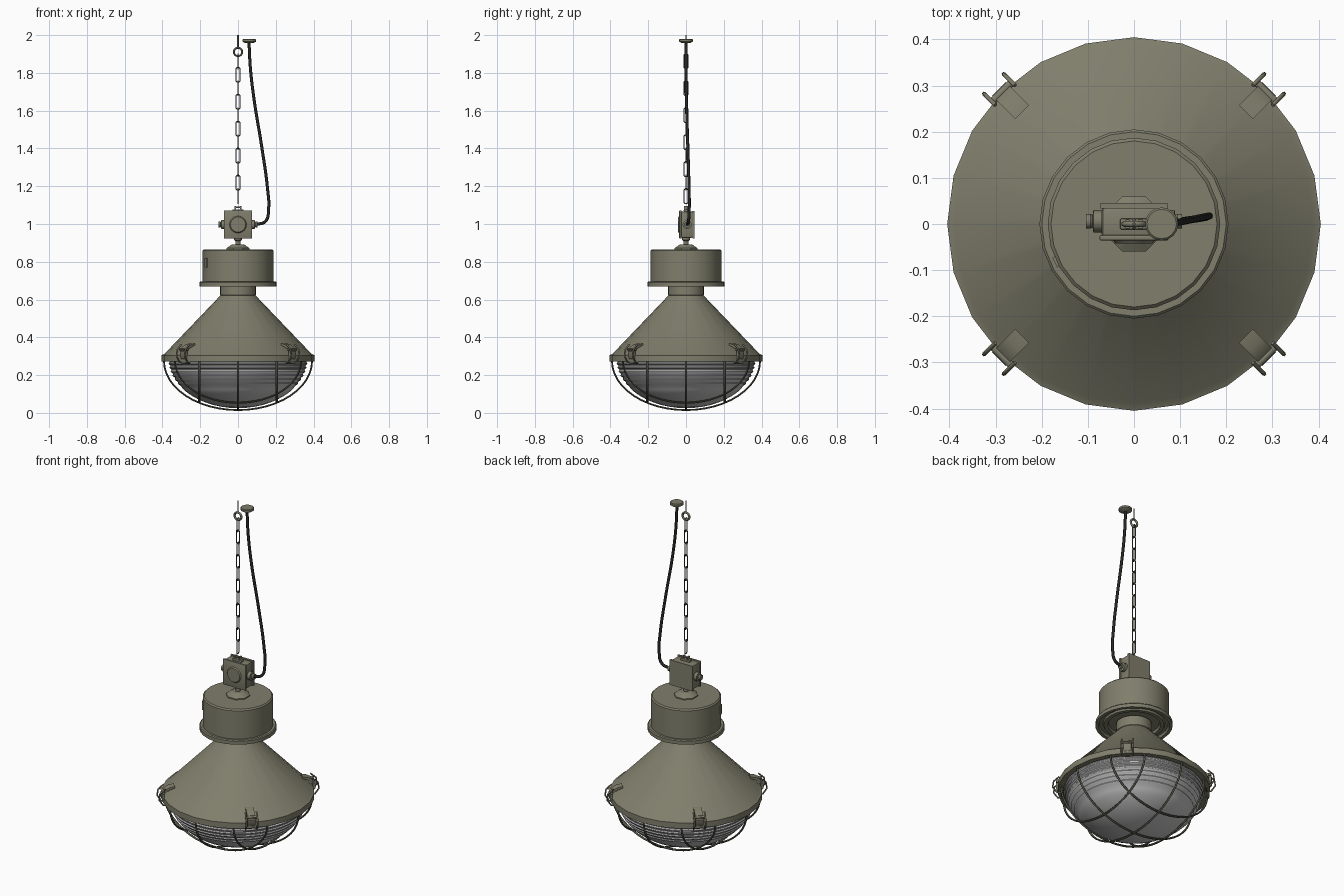
import bpy, bmesh, math
from mathutils import Vector, Matrix

if "Cube" in bpy.data.objects:
    bpy.data.objects.remove(bpy.data.objects["Cube"])


def material(name, rgb):
    m = bpy.data.materials.new(name)
    m.diffuse_color = (*rgb, 1)
    m.use_nodes = True
    m.node_tree.nodes["Principled BSDF"].inputs["Base Color"].default_value = m.diffuse_color
    return m


OLIVE = material("olive_paint", (0.215, 0.21, 0.15))
WIRE = material("dark_olive_wire", (0.10, 0.098, 0.07))
GLASS = material("grey_glass", (0.55, 0.55, 0.56))
BLACK = material("black_rubber", (0.02, 0.02, 0.018))


def finish(name, bm, mat, angle=35):
    bmesh.ops.recalc_face_normals(bm, faces=bm.faces)
    me = bpy.data.meshes.new(name)
    bm.to_mesh(me)
    bm.free()
    ob = bpy.data.objects.new(name, me)
    bpy.context.collection.objects.link(ob)
    me.materials.append(mat)
    bpy.ops.object.select_all(action='DESELECT')
    ob.select_set(True)
    bpy.context.view_layer.objects.active = ob
    bpy.ops.object.shade_smooth_by_angle(angle=math.radians(angle))
    return ob


def lathe(name, profile, mat, segs=24, start=0.0, matrix=None):
    """Spin (radius, height) points about z; radius 0 closes to a pole."""
    bm = bmesh.new()
    rings = []
    for r, z in profile:
        if r == 0:
            rings.append([bm.verts.new((0, 0, z))] * segs)
        else:
            rings.append([bm.verts.new((r * math.cos(start + math.tau * i / segs),
                                        r * math.sin(start + math.tau * i / segs), z))
                          for i in range(segs)])
    for a, b in zip(rings, rings[1:]):
        for i in range(segs):
            j = (i + 1) % segs
            quad = list(dict.fromkeys((a[i], a[j], b[j], b[i])))
            if len(quad) > 2:
                bm.faces.new(quad)
    if matrix:
        bm.transform(matrix)
    return finish(name, bm, mat)


def tube(name, points, radius, mat, closed=False, smooth=False, res=1):
    """Round wire along points."""
    cu = bpy.data.curves.new(name, 'CURVE')
    cu.dimensions = '3D'
    cu.bevel_depth = radius
    cu.bevel_resolution = res
    cu.use_fill_caps = True
    sp = cu.splines.new('BEZIER' if smooth else 'POLY')
    if smooth:
        sp.bezier_points.add(len(points) - 1)
        for bp, p in zip(sp.bezier_points, points):
            bp.co = p
            bp.handle_left_type = bp.handle_right_type = 'AUTO'
    else:
        sp.points.add(len(points) - 1)
        for pt, p in zip(sp.points, points):
            pt.co = (*p, 1)
    sp.use_cyclic_u = closed
    tmp = bpy.data.objects.new(name + "_path", cu)
    bm = bmesh.new()
    me = bpy.data.meshes.new_from_object(tmp)
    bm.from_mesh(me)
    bpy.data.objects.remove(tmp)
    bpy.data.meshes.remove(me)
    return finish(name, bm, mat, 60)


def box(name, lo, hi, mat, bevel=0.0, matrix=None):
    lo, hi = Vector(lo), Vector(hi)
    bm = bmesh.new()
    bmesh.ops.create_cube(bm, size=1)
    bm.transform(Matrix.Translation((lo + hi) / 2) @ Matrix.Diagonal((*(hi - lo), 1)))
    if bevel:
        bmesh.ops.bevel(bm, geom=bm.edges[:], offset=bevel, segments=2, affect='EDGES', profile=0.5)
    if matrix:
        bm.transform(matrix)
    return finish(name, bm, mat)


# Conical reflector with rim, open underneath
lathe("shade", [(0.09, 0.625), (0.39, 0.312), (0.405, 0.305), (0.405, 0.272),
                (0.375, 0.272), (0.37, 0.30), (0.09, 0.60)], OLIVE)
lathe("neck", [(0, 0.68), (0.095, 0.68), (0.095, 0.625), (0.085, 0.612), (0, 0.612)], OLIVE)

# Gear housing with a stepped underside
lathe("gear_housing", [(0, 0.866), (0.18, 0.866), (0.187, 0.859), (0.187, 0.695),
                       (0.2, 0.695), (0.205, 0.69), (0.205, 0.67), (0.188, 0.67),
                       (0.183, 0.685), (0.165, 0.685), (0.16, 0.675), (0.14, 0.675),
                       (0.135, 0.69), (0.0, 0.69)], OLIVE)
box("housing_tab", (0.182, -0.012, 0.77), (0.191, 0.012, 0.82), OLIVE,
    matrix=Matrix.Rotation(math.radians(206), 4, 'Z'))

# Mounting boss and stem
lathe("boss", [(0, 0.892), (0.035, 0.892), (0.065, 0.872), (0.065, 0.864), (0, 0.864)],
      OLIVE, 8, math.pi / 8)
lathe("stem", [(0, 0.94), (0.02, 0.94), (0.02, 0.915), (0.014, 0.91), (0.014, 0.885), (0, 0.885)],
      OLIVE, 12)

# Glass bowl: half ellipse with shallow ribs near the top
bowl = []
for i in range(27):
    t = i / 26 * 0.5
    z = 0.285 - 0.14 * i / 26
    r = 0.368 * math.sqrt(1 - ((0.285 - z) / 0.26) ** 2)
    bowl.append((r - (0.006 if i % 4 in (2, 3) else 0), z))
for i in range(1, 10):
    z = 0.145 - 0.12 * math.sin(i / 9 * math.pi / 2)
    bowl.append((0.368 * math.sqrt(max(0, 1 - ((0.285 - z) / 0.26) ** 2)) if i < 9 else 0, z))
lathe("glass_bowl", [(0, 0.285)] + bowl, GLASS, 48)


# Wire guard: three arcs each way, lying on an ellipsoid
def guard_z(r):
    return 0.275 - 0.26 * math.sqrt(max(0, 1 - (r / 0.392) ** 2))


for off in (-0.205, 0, 0.205):
    half = math.sqrt(0.392 ** 2 - off ** 2)
    arc = []
    for i in range(25):
        u = -half * math.cos(math.pi * i / 24)
        arc.append((u, off, guard_z(math.hypot(u, off))))
    tube("guard_wire_x", arc, 0.0055, WIRE)
    tube("guard_wire_y", [(y, x, z) for x, y, z in arc], 0.0055, WIRE)

# Four toggle clips on the diagonals
for k in range(4):
    rot = Matrix.Rotation(math.radians(45 + 90 * k), 4, 'Z')
    bm = bmesh.new()
    prof = [(0.343, 0.368), (0.372, 0.362), (0.398, 0.348), (0.414, 0.325), (0.412, 0.295),
            (0.404, 0.285), (0.398, 0.30), (0.400, 0.325), (0.388, 0.338), (0.366, 0.350),
            (0.343, 0.358)]
    sides = [[bm.verts.new((r, s * 0.021, z)) for r, z in prof] for s in (-1, 1)]
    n = len(prof)
    for i in range(n):
        j = (i + 1) % n
        bm.faces.new((sides[0][i], sides[0][j], sides[1][j], sides[1][i]))
    for s in sides:
        bm.faces.new(s)
    bm.transform(rot)
    finish("clip_lever", bm, OLIVE)
    loop = [(0.395, -0.03, 0.362), (0.425, -0.03, 0.335), (0.43, -0.03, 0.30), (0.408, -0.03, 0.268),
            (0.385, -0.024, 0.264), (0.385, 0.024, 0.264), (0.408, 0.03, 0.268), (0.43, 0.03, 0.30),
            (0.425, 0.03, 0.335), (0.395, 0.03, 0.362)]
    tube("clip_wire", [rot @ Vector(p) for p in loop], 0.0045, OLIVE)
    tube("clip_pin", [rot @ Vector((0.405, s * 0.032, 0.337)) for s in (-1, 1)], 0.008, OLIVE)

# Junction box with lids, side glands and lifting lug
box("junction_box", (-0.07, -0.03, 0.927), (0.07, 0.036, 1.067), OLIVE, 0.008)
box("front_lid", (-0.075, -0.036, 0.922), (0.075, -0.024, 1.072), OLIVE, 0.004)
box("back_plate", (-0.073, 0.034, 0.924), (0.073, 0.046, 1.07), OLIVE)
lathe("lid_disc", [(0, 0.006), (0.04, 0.006), (0.045, 0)], OLIVE, 24,
      matrix=Matrix.Translation((0, -0.036, 0.997)) @ Matrix.Rotation(math.pi / 2, 4, 'X'))
gland = [(0, 0), (0.024, 0), (0.024, 0.018), (0.013, 0.02), (0.016, 0.024), (0.016, 0.034), (0, 0.034)]
for side in (-1, 1):
    lathe("cable_gland", gland, OLIVE, 12,
          matrix=Matrix.Translation((side * 0.07, 0.006, 0.997)) @ Matrix.Rotation(side * math.pi / 2, 4, 'Y'))
box("top_lug", (-0.03, -0.012, 1.065), (0.03, 0.012, 1.078), OLIVE, 0.003)
for x in (-0.014, 0.014):
    box("lug_ear", (x - 0.004, -0.01, 1.075), (x + 0.004, 0.01, 1.095), OLIVE)
tube("lug_pin", [(-0.018, 0, 1.088), (0.018, 0, 1.088)], 0.004, OLIVE)


# Chain: flat-sided links, alternately turned a quarter
def link(z, turned):
    w, h, c = 0.0105, 0.039, 0.006
    pts = [(w, h - c), (w - c, h), (c - w, h), (-w, h - c), (-w, c - h), (c - w, -h), (w - c, -h), (w, c - h)]
    tube("chain_link", [(0, a, z + b) if turned else (a, 0, z + b) for a, b in pts], 0.0035, WIRE, True)


for k in range(11):
    link(1.861 - 0.0713 * k, k % 2 == 0)

# Ceiling eye and hook rod
tube("ceiling_eye", [(0.022 * math.cos(a), 0, 1.911 + 0.022 * math.sin(a))
                     for a in [math.tau * i / 16 for i in range(16)]], 0.006, OLIVE, True)
tube("hook_rod", [(0, 0, 1.93), (0, 0, 2.0)], 0.004, WIRE)

# Ceiling rose and supply cable
lathe("ceiling_rose", [(0, 1.98), (0.032, 1.98), (0.036, 1.976), (0.036, 1.966), (0.022, 1.957), (0, 1.957)],
      OLIVE, 16, matrix=Matrix.Translation((0.06, 0, 0)))
tube("supply_cable", [(0.058, 0, 1.965), (0.066, 0, 1.82), (0.085, 0.002, 1.66), (0.127, 0.01, 1.4),
                      (0.156, 0.016, 1.19), (0.162, 0.017, 1.08), (0.146, 0.013, 1.015),
                      (0.098, 0.006, 0.997)], 0.008, BLACK, smooth=True, res=2)
